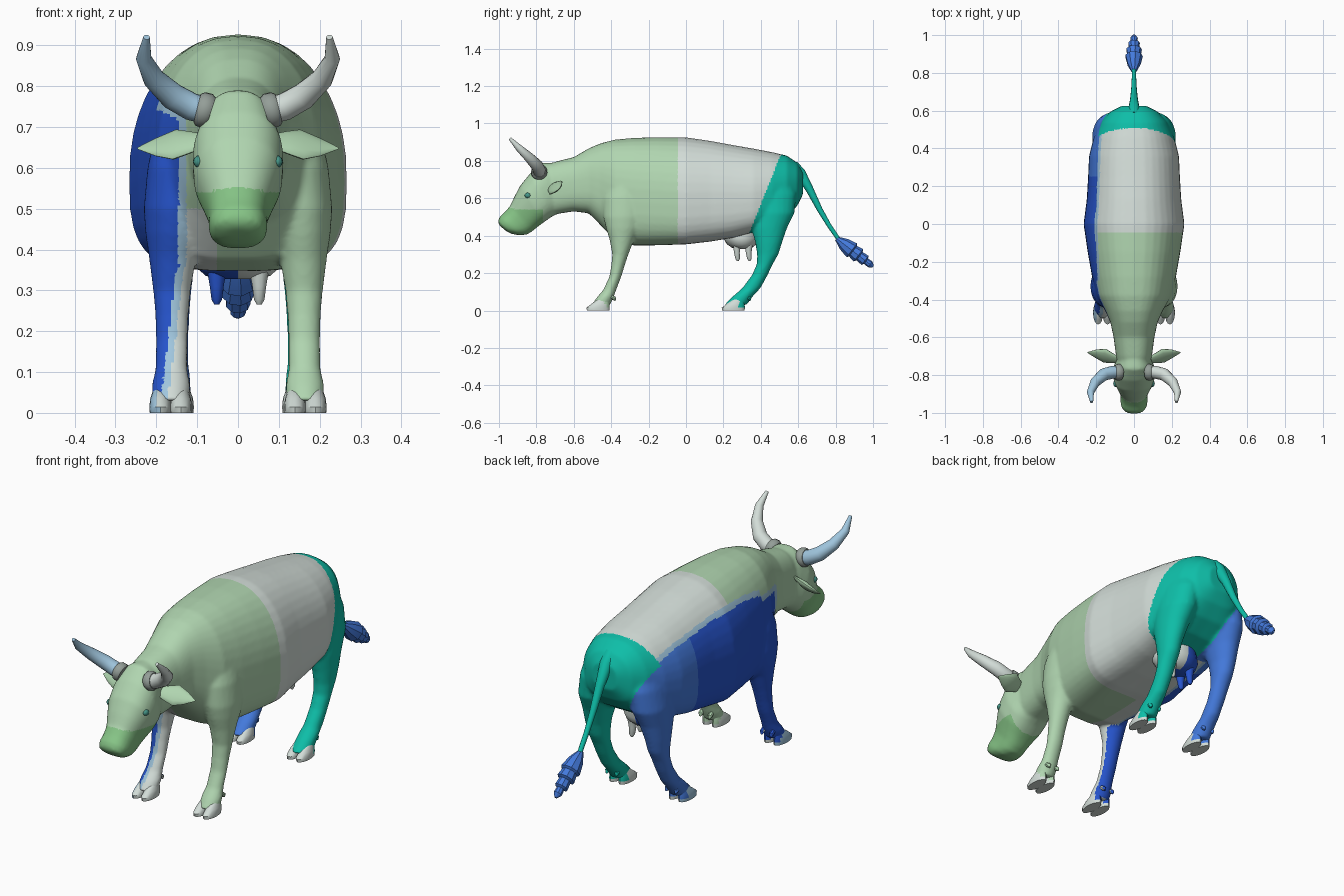
import bpy, bmesh, math
from mathutils import Vector as V

if "Cube" in bpy.data.objects:
    bpy.data.objects.remove(bpy.data.objects["Cube"])


def lin(c):
    c /= 255
    return c / 12.92 if c <= 0.04045 else ((c + 0.055) / 1.055) ** 2.4


PALETTE = {
    "light green": (176, 213, 176), "light grey": (210, 220, 215),
    "mid green": (134, 196, 134), "teal": (14, 190, 168),
    "blue": (38, 84, 204), "mid blue": (68, 122, 220),
    "pale blue": (160, 198, 222), "ring grey": (148, 158, 152),
    "eye green": (70, 150, 136)}
MATS, IDX = [], {}
for i, (n, c) in enumerate(PALETTE.items()):
    m = bpy.data.materials.new(n)
    m.diffuse_color = (*[lin(k) for k in c], 1)
    m.use_nodes = True
    m.node_tree.nodes["Principled BSDF"].inputs["Base Color"].default_value = m.diffuse_color
    MATS.append(m)
    IDX[n] = i


def loft(bm, frames, sides=24, power=2.0):
    """Closed skin over rings given as (centre, half axis U, half axis W)."""
    rings = []
    for c, u, w in frames:
        ring = []
        for k in range(sides):
            a = 2 * math.pi * k / sides
            f = lambda t: math.copysign(abs(t) ** (2 / power), t)
            ring.append(bm.verts.new(V(c) + V(u) * f(math.cos(a)) + V(w) * f(math.sin(a))))
        rings.append(ring)
    for r, s in zip(rings, rings[1:]):
        for k in range(sides):
            j = (k + 1) % sides
            bm.faces.new((r[k], r[j], s[j], s[k]))
    bm.faces.new(rings[0][::-1])
    bm.faces.new(rings[-1])


def profile(rows):
    """Rings from (top y, top z, bottom y, bottom z, half width)."""
    return [((0, (ty + by) / 2, (tz + bz) / 2), (w, 0, 0), (0, (ty - by) / 2, (tz - bz) / 2))
            for ty, tz, by, bz, w in rows]


def column(rows, s=1):
    """Level rings from (z, x, y, rx, ry)."""
    return [((s * x, y, z), (rx, 0, 0), (0, ry, 0)) for z, x, y, rx, ry in rows]


def tube(pts, radii, up, squash=1.0):
    pts, up, out = [V(p) for p in pts], V(up), []
    for i, (p, r) in enumerate(zip(pts, radii)):
        d = (pts[min(i + 1, len(pts) - 1)] - pts[max(i - 1, 0)]).normalized()
        u = (up - d * up.dot(d)).normalized()
        out.append((p, u * r, d.cross(u) * r * squash))
    return out


def finish(bm, name, colour, angle=40):
    """Make an object; colour is a name or a rule (centre, normal) -> name."""
    bmesh.ops.recalc_face_normals(bm, faces=bm.faces)
    me = bpy.data.meshes.new(name)
    bm.to_mesh(me)
    bm.free()
    ob = bpy.data.objects.new(name, me)
    bpy.context.collection.objects.link(ob)
    paint(ob, colour, angle)
    return ob


def paint(ob, colour, angle=40):
    me = ob.data
    me.materials.clear()
    if isinstance(colour, str):
        me.materials.append(MATS[IDX[colour]])
    else:
        for m in MATS:
            me.materials.append(m)
        for p in me.polygons:
            p.material_index = IDX[colour(p.center, p.normal)]
    bpy.ops.object.select_all(action='DESELECT')
    ob.select_set(True)
    bpy.context.view_layer.objects.active = ob
    bpy.ops.object.shade_smooth_by_angle(angle=math.radians(angle))


# Torso and neck, sagging slightly towards the flanks
bm = bmesh.new()
torso = [(-.76, .55, .77, .08), (-.70, .515, .795, .095), (-.60, .53, .82, .108), (-.52, .52, .867, .125),
         (-.46, .46, .893, .152), (-.38, .375, .914, .198), (-.28, .348, .923, .222), (-.15, .35, .927, .245),
         (0, .356, .926, .267), (.13, .37, .907, .25), (.25, .39, .885, .243), (.36, .42, .866, .238),
         (.46, .45, .847, .213), (.54, .50, .828, .175), (.595, .56, .79, .125), (.625, .62, .74, .065)]
loft(bm, profile([(y, t, y, b, w) for y, b, t, w in torso]), 40, 2.6)
for v in bm.verts:
    v.co.z -= 1.1 * v.co.x ** 2

# Head
head = [(-.70, .79, -.64, .56, .07), (-.77, .79, -.68, .52, .095), (-.83, .737, -.72, .50, .112),
        (-.885, .67, -.755, .475, .108), (-.917, .61, -.79, .45, .09), (-.94, .56, -.82, .425, .075),
        (-.968, .527, -.85, .406, .071), (-.995, .503, -.89, .402, .072), (-1.006, .477, -.935, .41, .06),
        (-.998, .455, -.962, .425, .033)]
loft(bm, profile(head), 32, 2.4)

# Legs
front = [(.72, .12, -.31, .075, .10), (.60, .14, -.325, .082, .12), (.50, .153, -.33, .078, .112),
         (.44, .157, -.335, .07, .093), (.38, .16, -.343, .058, .066), (.30, .162, -.351, .046, .043),
         (.24, .162, -.364, .041, .036), (.18, .162, -.378, .039, .032), (.11, .163, -.408, .039, .035),
         (.07, .164, -.432, .047, .045), (.03, .165, -.455, .046, .05)]
hind = [(.74, .11, .42, .07, .13), (.62, .125, .452, .083, .138), (.52, .14, .46, .082, .12),
        (.44, .152, .445, .067, .095), (.36, .16, .442, .053, .071), (.30, .16, .437, .046, .057),
        (.25, .16, .422, .042, .043), (.19, .16, .395, .039, .042), (.12, .16, .35, .039, .049),
        (.08, .16, .308, .044, .053), (.03, .16, .265, .045, .06)]
for s in (1, -1):
    loft(bm, column(front, s))
    loft(bm, column(hind, s))


# Painted areas of the hide
def hide(c, n):
    x, y, z = c
    if y < -.765 and z < .553 - .15 * abs(x):
        return "mid green"
    if (y > .505 - .4 * (.83 - z)) if z > .34 else y > .15:
        return "teal" if x > -.08 - max(0, z - .5) * .5 else "mid blue"
    edge, top = -.15 - max(0, z - .6) * .25, .8
    if y < -.2 and z < .36 and x < -.08:
        edge = -.15 - (.36 - z) * .12
        if n.y > .35:
            return "blue"
    elif y < -.3:
        edge, top = -.145, .76 - .5 * (x + .23)
    if x < edge and z < top:
        return "blue" if y < .25 else "mid blue"
    if x < edge + .018 and z < top + .025:
        return "pale blue"
    if y < -.045:
        return "light grey" if x < -.05 and z < .5 and y > -.6 else "light green"
    return "light grey"


# Fuse torso, head and legs into one smooth skin
body = finish(bm, "body", "light grey")
m = body.modifiers.new("fuse", 'REMESH')
m.mode, m.voxel_size = 'VOXEL', .008
m = body.modifiers.new("soften", 'SMOOTH')
m.factor, m.iterations = .5, 7
deps = bpy.context.evaluated_depsgraph_get()
skin = bpy.data.meshes.new_from_object(body.evaluated_get(deps))
body.modifiers.clear()
body.data = skin
paint(body, hide, 80)

for s, side in ((1, "right"), (-1, "left")):
    # Cloven hooves and dew claws, the heels painted like the leg
    for part, fx, fy, heel in (("front", .165, -.47, .04), ("hind", .16, .253, .03)):
        bm = bmesh.new()
        for t in (-.025, .025):
            loft(bm, column([(0, fx + t, fy, .026, .06), (.015, fx + t, fy, .027, .062),
                             (.035, fx + t, fy + .012, .025, .048), (.058, fx + t, fy + .028, .017, .03)], s), 16)
            q = V((s * (fx + t), fy + .072, .075))
            loft(bm, tube([q, q + V((0, .014, -.01)), q + V((0, .02, -.022))], [.01, .011, .004], (1, 0, 0)), 8)

        def toe(c, n):
            if c.y > fy + heel and c.z > .008:
                return hide(c, n)
            return "pale blue" if c.x < -.17 and n.x < -.4 else "light grey"
        finish(bm, f"{part}_hoof_{side}", toe)

    # Horns with a collar at the base
    bm = bmesh.new()
    horn = [(.07, -.785, .737), (.115, -.785, .75), (.16, -.797, .775), (.206, -.838, .818),
            (.231, -.892, .868), (.224, -.942, .92)]
    loft(bm, tube([(s * x, y, z) for x, y, z in horn], [.033, .034, .033, .027, .019, .008], (0, 1, .3)), 16)
    finish(bm, f"horn_{side}", "light grey" if s > 0 else "pale blue", 60)
    bm = bmesh.new()
    collar = [(.066, -.785, .736), (.075, -.785, .739), (.092, -.785, .744), (.1, -.785, .746)]
    loft(bm, tube([(s * x, y, z) for x, y, z in collar], [.038, .044, .043, .036], (0, 1, .3)), 16)
    finish(bm, f"horn_collar_{side}", "ring grey")

    # Ears
    bm = bmesh.new()
    ear = [(.085, -.72, .665), (.12, -.71, .661), (.155, -.697, .657), (.2, -.687, .651), (.246, -.68, .648)]
    loft(bm, tube([(s * x, y, z) for x, y, z in ear], [.024, .038, .05, .031, .003], (0, .72, .69), .33), 14)
    finish(bm, f"ear_{side}", "light green", 60)

    # Eyes
    bm = bmesh.new()
    loft(bm, column([(.6, .096, -.845, .003, .004), (.606, .097, -.845, .01, .014), (.615, .097, -.845, .013, .018),
                     (.624, .097, -.845, .01, .014), (.63, .096, -.845, .003, .004)], s), 12)
    finish(bm, f"eye_{side}", "eye green", 60)

# Tail
bm = bmesh.new()
loft(bm, tube([(0, .57, .77), (0, .61, .735), (0, .66, .65), (0, .715, .54), (0, .765, .455), (0, .815, .382)],
              [.034, .03, .021, .015, .012, .011], (1, 0, 0)), 12)
finish(bm, "tail", "teal", 60)

# Layered tail tuft
bm = bmesh.new()
a, b = V((0, .805, .385)), V((0, 1.0, .235))
steps = [(0, .012), (.2, .035), (.42, .047), (.45, .036), (.6, .042), (.63, .028),
         (.78, .031), (.81, .018), (.92, .02), (1, .006)]
loft(bm, tube([a.lerp(b, t) for t, r in steps], [r for t, r in steps], (1, 0, 0)), 9)
finish(bm, "tail_tuft", "mid blue", 20)

# Udder with four teats
bm = bmesh.new()
loft(bm, column([(.328, 0, .3, .05, .03), (.336, 0, .3, .08, .055), (.355, 0, .298, .1, .08),
                 (.385, 0, .295, .112, .095), (.43, 0, .29, .1, .1)]), 24)
for x in (-.052, .052):
    for y in (.272, .335):
        loft(bm, column([(.35, x, y, .024, .022), (.31, x, y, .017, .016),
                         (.278, x, y + .004, .013, .013), (.265, x, y + .005, .006, .006)]), 10)
finish(bm, "udder", lambda c, n: "blue" if c.x < 0 else "light grey")
